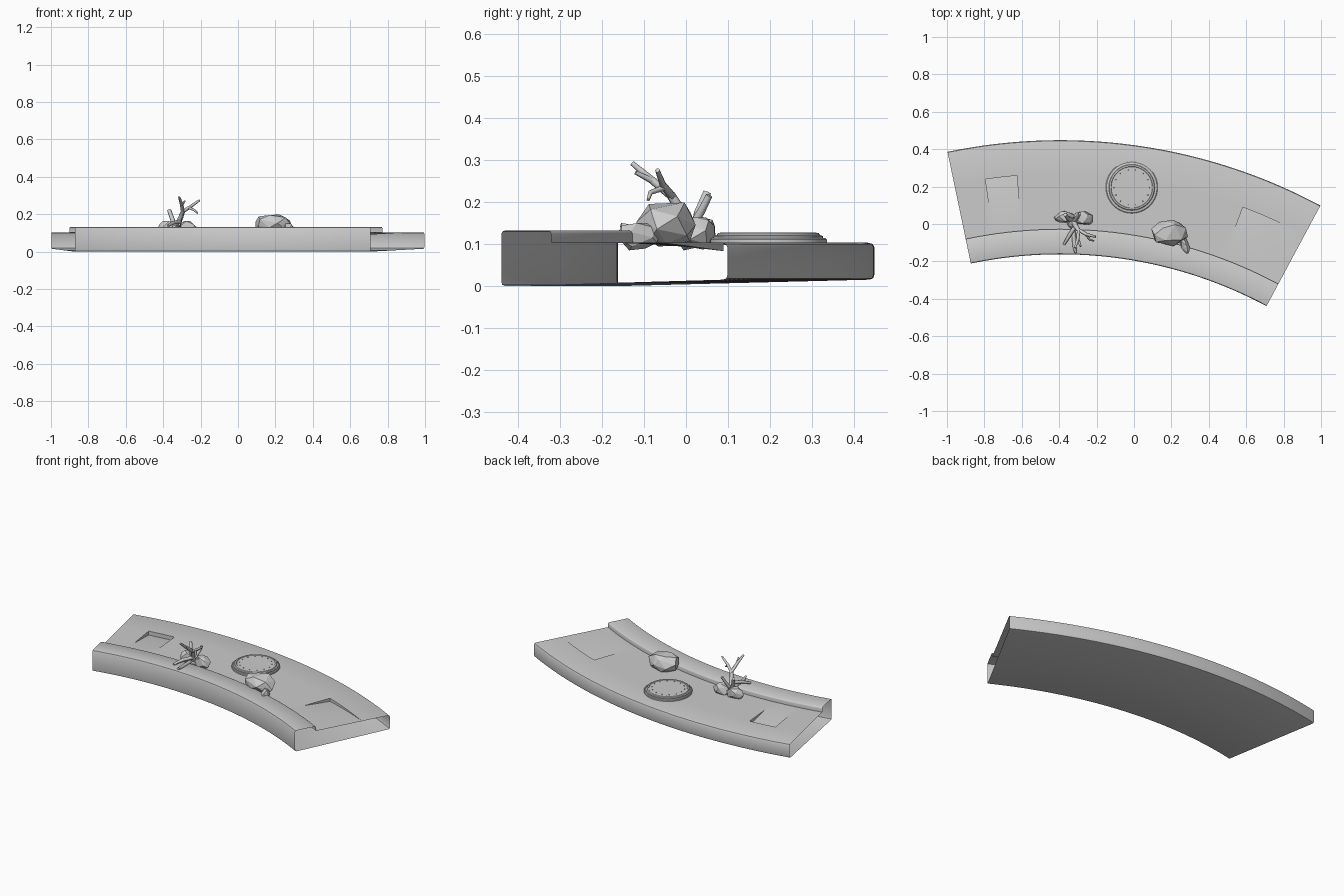
import bpy, bmesh, random
from math import sin, cos, pi, radians
from mathutils import Vector

if "Cube" in bpy.data.objects:
    bpy.data.objects.remove(bpy.data.objects["Cube"])

random.seed(4)
CX, CY = -0.395, -2.497      # centre of the curved platform
A0, STEP, N = -11.8, 0.5, 80


def finish(bm, name, smooth=None):
    bmesh.ops.recalc_face_normals(bm, faces=bm.faces)
    me = bpy.data.meshes.new(name)
    bm.to_mesh(me)
    bm.free()
    ob = bpy.data.objects.new(name, me)
    bpy.context.collection.objects.link(ob)
    if smooth:
        bpy.ops.object.select_all(action='DESELECT')
        ob.select_set(True)
        bpy.context.view_layer.objects.active = ob
        bpy.ops.object.shade_smooth_by_angle(angle=radians(smooth))
    return ob


def polar(r, deg, z):
    return (CX + r * sin(radians(deg)), CY + r * cos(radians(deg)), z)


# Curved hollow platform with open ends, raised front lip and two sunken ramps
def platform():
    prof = [(2.345, 0), (2.337, .003), (2.335, .01), (2.335, .124), (2.338, .130),
            (2.345, .132), (2.462, .132), (2.467, .129), (2.469, .124), (2.469, .103),
            (2.58, .103), (2.765, .103), (2.930, .103), (2.941, .100), (2.945, .092),
            (2.945, .026), (2.942, .018), (2.932, .015)]
    front, back, top = 10, 11, .103
    bm = bmesh.new()
    rows = [[bm.verts.new(polar(r, A0 + STEP * i, z)) for r, z in prof] for i in range(N + 1)]
    ramps = [(7, 14, .025, .025), (65, 80, .02, .0)]
    in_ramp = {i for a, b, _, _ in ramps for i in range(a, b)}
    k = len(prof)
    for i in range(N):
        for j in range(k):
            if j == front and i in in_ramp:
                continue
            n = (j + 1) % k
            bm.faces.new((rows[i][j], rows[i][n], rows[i + 1][n], rows[i + 1][j]))
    for a, b, d0, d1 in ramps:
        low = {}
        for i in range(a, b + 1):
            d = d0 + (d1 - d0) * (i - a) / (b - a)
            low[i] = bm.verts.new(polar(2.765, A0 + STEP * i, top - d)) if d > 1e-5 else rows[i][back]
        for i in range(a, b):
            f0, f1 = rows[i][front], rows[i + 1][front]
            bm.faces.new((f0, low[i], low[i + 1], f1))
            wall = [low[i], rows[i][back], rows[i + 1][back]]
            if low[i + 1] is not rows[i + 1][back]:
                wall.append(low[i + 1])
            bm.faces.new(wall)
        for i in (a, b):
            if low[i] is not rows[i][back]:
                bm.faces.new((rows[i][front], rows[i][back], low[i]))
    finish(bm, "curved_platform", 40)


platform()


# Stepped round plate
def plate():
    prof = [(.139, .100), (.139, .111), (.135, .114), (.130, .114), (.130, .119),
            (.123, .121), (.120, .126), (.112, .127), (.110, .124)]
    bm = bmesh.new()
    n = 40
    rings = [[bm.verts.new((-.012 + r * cos(2 * pi * i / n), .196 + r * sin(2 * pi * i / n), z))
              for i in range(n)] for r, z in prof]
    for lo, hi in zip(rings, rings[1:]):
        for i in range(n):
            m = (i + 1) % n
            bm.faces.new((lo[i], lo[m], hi[m], hi[i]))
    bm.faces.new(rings[-1])
    bm.faces.new(rings[0])
    finish(bm, "round_plate", 30)
    # small studs round the plate
    bm = bmesh.new()
    for i in range(14):
        a = 2 * pi * i / 14
        r = bmesh.ops.create_cone(bm, cap_ends=True, segments=6, radius1=.0035,
                                  radius2=.0025, depth=.005)
        bmesh.ops.translate(bm, verts=r['verts'],
                            vec=(-.012 + .095 * cos(a), .196 + .095 * sin(a), .125))
    finish(bm, "plate_studs")


plate()


# Faceted rocks: jittered points on an ellipsoid, wrapped in a hull and cut flat on top
def rock(name, loc, size, points=22, flat=.75, yaw=0):
    bm = bmesh.new()
    for i in range(points):
        z = 1 - 2 * (i + .5) / points
        a = i * 2.4 + random.uniform(-.3, .3)
        v = Vector((cos(a), sin(a), 0)) * (1 - z * z) ** .5
        v.z = min(z, flat) / flat if z > 0 else z
        v *= random.uniform(.92, 1.08)
        x, y = v.x * size[0], v.y * size[1]
        bm.verts.new((loc[0] + x * cos(yaw) - y * sin(yaw),
                      loc[1] + x * sin(yaw) + y * cos(yaw), loc[2] + v.z * size[2]))
    h = bmesh.ops.convex_hull(bm, input=bm.verts)
    loose = [v for v in bm.verts if not v.link_faces]
    bmesh.ops.delete(bm, geom=loose, context='VERTS')
    finish(bm, name)


rock("large_rock", (.185, -.048, .142), (.104, .07, .054), 24, .7, -.1)
rock("small_rock", (.272, -.115, .117), (.026, .058, .032), 16, .8, .35)
rock("left_stone", (-.372, .037, .126), (.058, .034, .036), 20, .8, .15)
rock("right_stone", (-.272, .030, .125), (.058, .038, .038), 20, .8, -.1)
rock("middle_stone", (-.325, .005, .112), (.035, .03, .028), 16)


# Forked branches growing between the stones
def branches(name, paths):
    cu = bpy.data.curves.new(name, 'CURVE')
    cu.dimensions = '3D'
    cu.bevel_depth = 1
    cu.bevel_resolution = 1
    cu.use_fill_caps = True
    for pts in paths:
        sp = cu.splines.new('POLY')
        sp.points.add(len(pts) - 1)
        for p, (x, y, z, r) in zip(sp.points, pts):
            p.co = (x, y, z, 1)
            p.radius = r
    ob = bpy.data.objects.new(name, cu)
    bpy.context.collection.objects.link(ob)


branches("forked_branch", [
    [(-.325, .02, .10, .018), (-.312, -.01, .175, .013), (-.295, -.035, .215, .011),
     (-.302, -.085, .255, .009), (-.315, -.128, .292, .006)],
    [(-.300, -.08, .25, .008), (-.285, -.12, .27, .005)],
    [(-.300, -.03, .21, .010), (-.255, -.055, .240, .009), (-.205, -.068, .275, .006)],
    [(-.262, -.05, .235, .008), (-.235, -.085, .222, .006), (-.215, -.09, .205, .004)],
    [(-.330, .02, .12, .014), (-.352, .03, .175, .012), (-.368, .05, .222, .011)],
    [(-.312, -.01, .16, .011), (-.345, -.06, .155, .010), (-.375, -.11, .138, .007)],
    [(-.318, .015, .14, .011), (-.30, .04, .185, .009), (-.29, .055, .215, .008)],
    [(-.325, -.02, .13, .012), (-.318, -.12, .135, .010), (-.312, -.155, .145, .006)],
])
